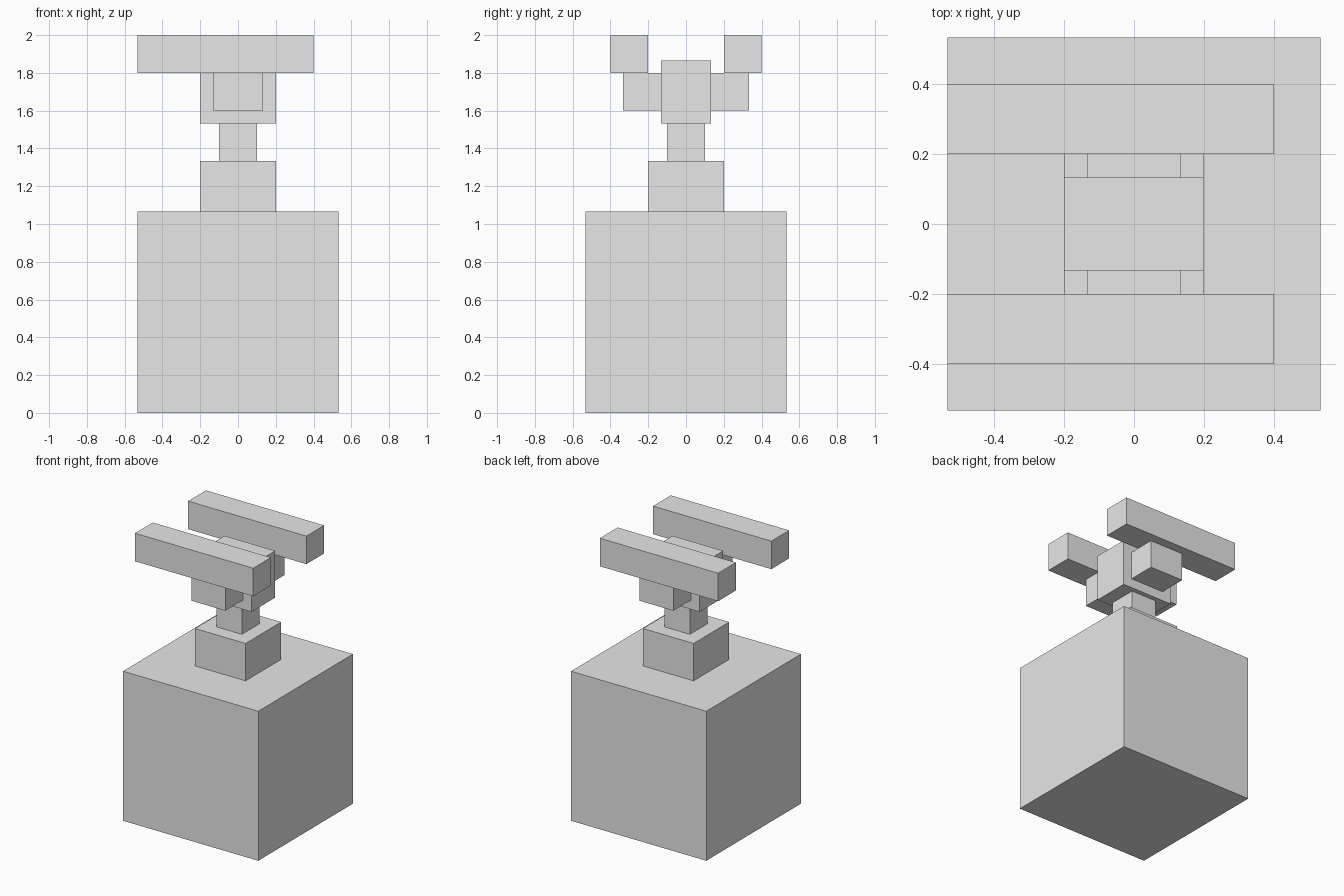
import bpy

default = bpy.data.objects.get("Cube")
if default:
    bpy.data.objects.remove(default, do_unlink=True)

grey = bpy.data.materials.new("plain_grey")
grey.use_nodes = True
colour = (0.8, 0.8, 0.8, 1)
grey.diffuse_color = colour
grey.node_tree.nodes["Principled BSDF"].inputs["Base Color"].default_value = colour

UNIT = 1 / 15  # the whole turret is laid out on a grid 30 units high


def box(name, low, high):
    """Add a box between two opposite corners given in grid units."""
    centre = [(a + b) / 2 * UNIT for a, b in zip(low, high)]
    bpy.ops.mesh.primitive_cube_add(size=1, location=centre)
    obj = bpy.context.object
    obj.name = obj.data.name = name
    obj.scale = [(b - a) * UNIT for a, b in zip(low, high)]
    bpy.ops.object.transform_apply(location=False, rotation=False, scale=True)
    obj.data.materials.append(grey)
    return obj


# Central stack
box("base_block", (-8, -8, 0), (8, 8, 16))
box("pedestal", (-3, -3, 16), (3, 3, 20))
box("neck", (-1.5, -1.5, 20), (1.5, 1.5, 23))
box("turret_head", (-3, -2, 23), (3, 2, 28))

# Arms and barrels, one of each on the front and back sides
for side, s in (("front", -1), ("back", 1)):
    near, far = sorted((2 * s, 5 * s))
    box(side + "_arm", (-2, near, 24), (2, far, 27))
    near, far = sorted((3 * s, 6 * s))
    box(side + "_barrel", (-8, near, 27), (6, far, 30))
